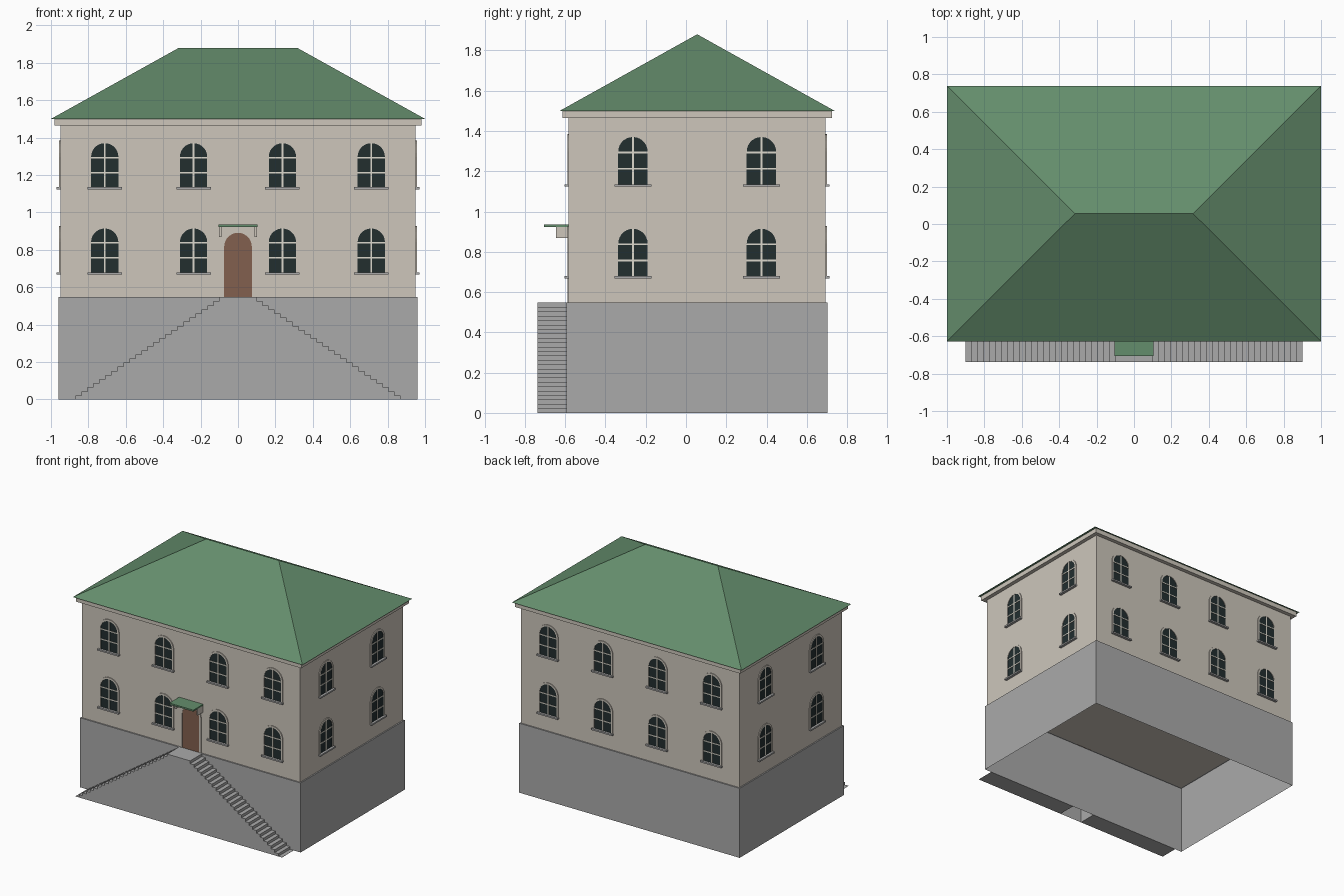
import bpy, bmesh, math
from mathutils import Matrix, Vector

if "Cube" in bpy.data.objects:
    bpy.data.objects.remove(bpy.data.objects["Cube"])


def mat(name, r, g, b):
    lin = lambda c: ((c / 255 + 0.055) / 1.055) ** 2.4 if c > 10 else c / 255 / 12.92
    m = bpy.data.materials.new(name)
    m.diffuse_color = (lin(r), lin(g), lin(b), 1)
    m.use_nodes = True
    m.node_tree.nodes["Principled BSDF"].inputs["Base Color"].default_value = m.diffuse_color
    return m


PLASTER = mat("cream_plaster", 205, 198, 187)
STONE = mat("grey_stone", 170, 170, 170)
ROOF = mat("green_roof", 100, 141, 108)
WOOD = mat("brown_wood", 130, 96, 78)
GLASS = mat("dark_glass", 34, 46, 47)
BARS = mat("window_bar_white", 222, 218, 206)

YC = 0.0555          # middle of the house in depth
HX, HY = 0.95, 0.638  # half size of the walls
Z0, Z1 = 0.547, 1.5   # floor and eaves


def to_mesh(name, bm, material):
    bmesh.ops.recalc_face_normals(bm, faces=bm.faces)
    me = bpy.data.meshes.new(name)
    bm.to_mesh(me)
    bm.free()
    me.materials.append(material)
    return me


def add(name, me, matrix=Matrix()):
    ob = bpy.data.objects.new(name, me)
    ob.matrix_world = matrix
    bpy.context.collection.objects.link(ob)
    return ob


def add_box(bm, x0, x1, y0, y1, z0, z1, open_bottom=False):
    m = Matrix.Translation(((x0 + x1) / 2, (y0 + y1) / 2, (z0 + z1) / 2))
    m = m @ Matrix.Diagonal((x1 - x0, y1 - y0, z1 - z0, 1))
    vs = bmesh.ops.create_cube(bm, size=1, matrix=m)["verts"]
    if open_bottom:
        low = [f for f in {f for v in vs for f in v.link_faces}
               if all(abs(v.co.z - z0) < 1e-5 for v in f.verts)]
        bmesh.ops.delete(bm, geom=low, context='FACES_ONLY')


def boxes(name, material, *dims, open_bottom=False):
    bm = bmesh.new()
    for d in dims:
        add_box(bm, *d, open_bottom=open_bottom)
    return to_mesh(name, bm, material)


def prism(name, material, pts, y0, y1):
    """Extrude an x-z outline from y0 to y1."""
    bm = bmesh.new()
    f = bm.faces.new([bm.verts.new((x, y0, z)) for x, z in pts])
    ext = bmesh.ops.extrude_face_region(bm, geom=[f])["geom"]
    bmesh.ops.translate(bm, vec=(0, y1 - y0, 0),
                        verts=[v for v in ext if isinstance(v, bmesh.types.BMVert)])
    return to_mesh(name, bm, material)


def arch(r, spring, n=14):
    """Round-topped opening outline, starting and ending at z = 0."""
    top = [(r * math.cos(math.pi * i / n), spring + r * math.sin(math.pi * i / n))
           for i in range(n + 1)]
    return [(r, 0)] + top + [(-r, 0)]


def surround(name, r, spring, w, depth):
    """Flat moulding that follows the arch."""
    outer = arch(r + w, spring)
    return prism(name, PLASTER, outer + arch(r, spring)[::-1], 0, -depth)


# House body
def block(name, material, grow, z0, z1, open_bottom=False):
    add(name, boxes(name, material, (-HX - grow, HX + grow, YC - HY - grow,
                                     YC + HY + grow, z0, z1), open_bottom=open_bottom))


block("stone_base", STONE, 0.01, 0, Z0, True)
block("walls", PLASTER, 0, Z0, Z1)
block("cornice", PLASTER, 0.031, 1.464, Z1)

# Hipped roof
bm = bmesh.new()
eave = [bm.verts.new((x, YC + y, Z1)) for x, y in
        ((-1, -0.6825), (1, -0.6825), (1, 0.6825), (-1, 0.6825))]
rl, rr = [bm.verts.new((x, YC, 1.88)) for x in (-0.316, 0.316)]
a, b, c, d = eave
for f in ((d, c, b, a), (a, b, rr, rl), (b, c, rr), (c, d, rl, rr), (d, a, rl)):
    bm.faces.new(f)
add("hipped_roof", to_mesh("hipped_roof", bm, ROOF))

# Window parts, shared by every window
R, SPRING = 0.073, 0.164
glass = prism("window_glass", GLASS, arch(R, SPRING), 0, -0.002)
trim = surround("window_surround", R, SPRING, 0.014, 0.006)
sill = boxes("window_sill", STONE, (-0.092, 0.092, -0.02, 0, -0.01, 0.002))
bars = boxes("window_bars", BARS,
             (-0.005, 0.005, -0.005, 0, 0, SPRING + R),
             (-R, R, -0.005, 0, 0.076, 0.084),
             (-R, R, -0.005, 0, 0.156, 0.164))

# Each wall: turn, distance from the centre, window offsets
LONG = [-0.7125, -0.2375, 0.2375, 0.7125]
SHORT = [-0.319, 0.319]
for side, turn, dist, offsets in (("front", 0, HY, LONG), ("right", 90, HX, SHORT),
                                  ("back", 180, HY, LONG), ("left", 270, HX, SHORT)):
    wall = Matrix.Translation((0, YC, 0)) @ Matrix.Rotation(math.radians(turn), 4, 'Z')
    for z in (0.677, 1.133):
        for u in offsets:
            m = wall @ Matrix.Translation((u, -dist, z))
            for part in (glass, trim, sill, bars):
                add(f"{side}_{part.name}", part, m)

# Front door with surround and canopy
YF = YC - HY
door_at = Matrix.Translation((0, YF, Z0))
add("door", prism("door", WOOD, arch(0.074, 0.27), 0, -0.003), door_at)
add("door_surround", surround("door_surround", 0.074, 0.27, 0.015, 0.006), door_at)
add("canopy", boxes("canopy", ROOF, (-0.105, 0.105, -0.705, YF, 0.923, 0.935)))
add("canopy_brackets", boxes("canopy_brackets", PLASTER, *[
    (s * 0.095 - 0.006, s * 0.095 + 0.006, -0.645, YF, 0.869, 0.923) for s in (-1, 1)]))

# Twin stairs rising to a landing at the door
N, Y_OUT, Y_IN = 25, -0.738, YF - 0.01
run, rise = 0.8 / N, Z0 / N
for side, s in (("left", -1), ("right", 1)):
    pts = [(s * 0.1, 0), (s * 0.9, 0)]
    for i in range(N):
        z = max(i * rise, 0.001)
        pts += [(s * (0.9 - i * run), z), (s * (0.9 - (i + 1) * run), z)]
    add(f"{side}_stairs", prism(f"{side}_stairs", STONE, pts, Y_OUT, Y_IN))
add("landing", boxes("landing", STONE, (-0.1, 0.1, Y_OUT, Y_IN, 0, Z0), open_bottom=True))
